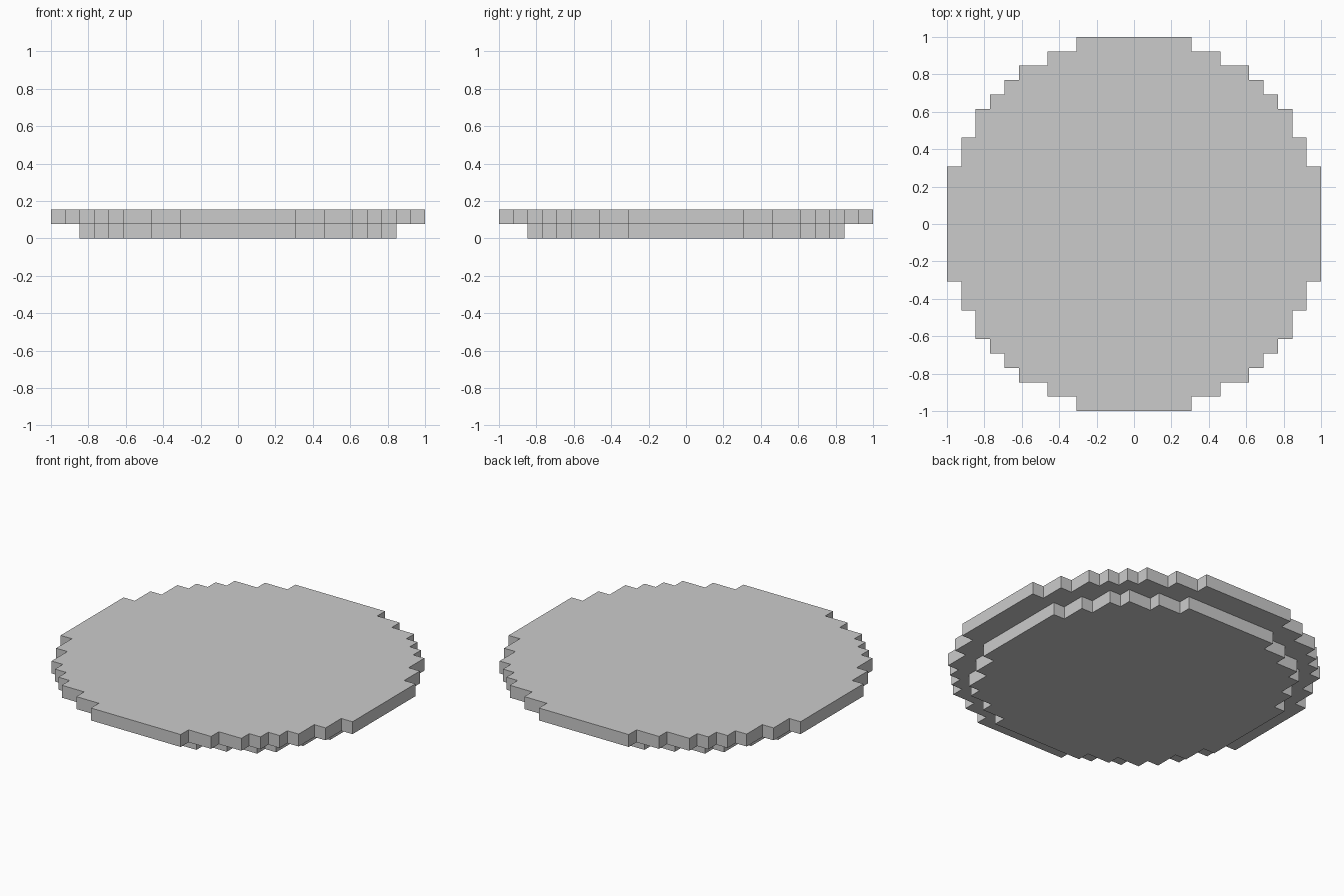
import bpy, bmesh

if "Cube" in bpy.data.objects:
    bpy.data.objects.remove(bpy.data.objects["Cube"])

CELL = 1 / 13  # one block of the stepped outline


def stepped_disc(name, corners, z0, z1):
    """Extrude a blocky disc from the outer corners of one quadrant (in cells)."""
    # Quadrant from the +y side to the +x side, with inner notch corners added
    quad = []
    for i, (x, y) in enumerate(corners):
        if i:
            quad.append((corners[i - 1][0], y))
        quad.append((x, y))
    # Mirror the quadrant all the way round (clockwise)
    outline = (quad
               + [(x, -y) for x, y in reversed(quad)]
               + [(-x, -y) for x, y in quad]
               + [(-x, y) for x, y in reversed(quad)])
    bm = bmesh.new()
    base = bm.faces.new([bm.verts.new((x * CELL, y * CELL, z0)) for x, y in outline])
    ext = bmesh.ops.extrude_face_region(bm, geom=[base], use_keep_orig=True)
    top = [v for v in ext["geom"] if isinstance(v, bmesh.types.BMVert)]
    bmesh.ops.translate(bm, verts=top, vec=(0, 0, z1 - z0))
    bmesh.ops.recalc_face_normals(bm, faces=bm.faces)
    mesh = bpy.data.meshes.new(name)
    bm.to_mesh(mesh)
    bm.free()
    obj = bpy.data.objects.new(name, mesh)
    bpy.context.collection.objects.link(obj)
    return obj


# Smaller foot layer
stepped_disc("lower_plate",
             [(4, 11), (6, 10), (8, 9), (9, 8), (10, 6), (11, 4)],
             0, CELL)

# Wide top layer
stepped_disc("upper_plate",
             [(4, 13), (6, 12), (8, 11), (9, 10), (10, 9), (11, 8), (12, 6), (13, 4)],
             CELL, 2 * CELL)
